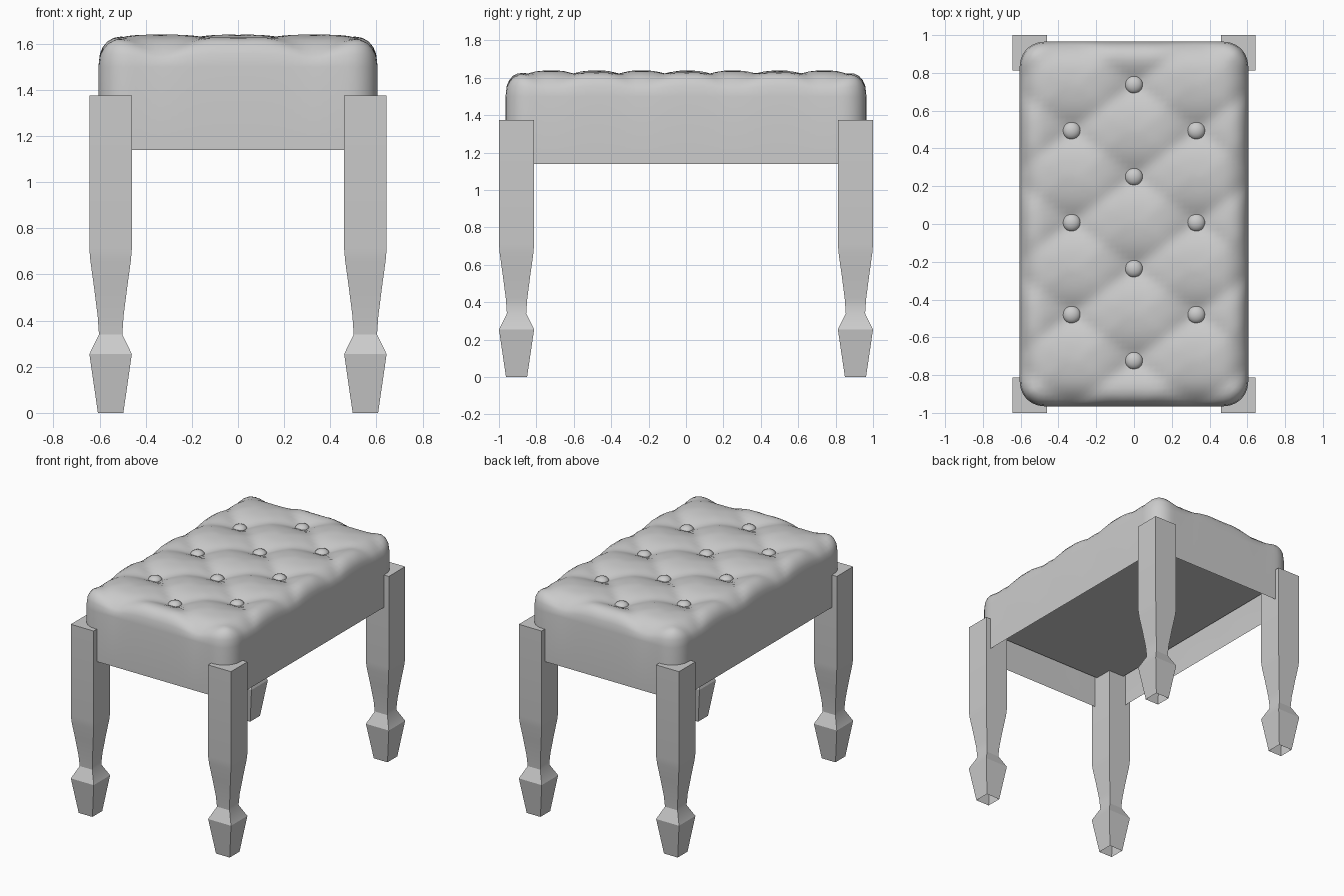
import bpy, bmesh, math

if "Cube" in bpy.data.objects:
    bpy.data.objects.remove(bpy.data.objects["Cube"])

HX, HY = 0.605, 0.965      # cushion half sizes
RC = 0.13                  # cushion corner radius in plan
DX, DY, Y0 = 0.33, 0.2435, 0.007   # tufting lattice


def finish(name, bm, angle=40):
    bmesh.ops.recalc_face_normals(bm, faces=bm.faces[:])
    me = bpy.data.meshes.new(name)
    bm.to_mesh(me)
    bm.free()
    ob = bpy.data.objects.new(name, me)
    bpy.context.collection.objects.link(ob)
    bpy.ops.object.select_all(action='DESELECT')
    ob.select_set(True)
    bpy.context.view_layer.objects.active = ob
    bpy.ops.object.shade_smooth_by_angle(angle=math.radians(angle))
    return ob


def samples(half, n):
    # even steps inside, tighter steps towards the rim
    inner = half - RC
    mid = [-inner + 2 * inner * i / n for i in range(n + 1)]
    rim = [inner + RC * f for f in (0.25, 0.5, 0.7, 0.85, 0.95, 1)]
    return [-v for v in reversed(rim)] + mid + rim


def cushion_point(x, y):
    # round the plan corners and find the distance to the rim
    ax, ay = abs(x) - (HX - RC), abs(y) - (HY - RC)
    if ax > 0 and ay > 0:
        k = max(ax, ay) / math.hypot(ax, ay)
        ax, ay = ax * k, ay * k
        x = math.copysign(HX - RC + ax, x)
        y = math.copysign(HY - RC + ay, y)
        e = RC - math.hypot(ax, ay)
    else:
        e = RC - max(ax, ay)
    t = max(0.0, 1 - max(e, 0) / RC)
    rim = 1 - max(0.0, 1 - t ** 2.4) ** (1 / 2.4)
    # diamond tufting: deep at buttons, shallow along the creases
    u, v = x / DX, (y - Y0) / DY
    p, q = (u + v + 1) / 2, (u - v - 1) / 2
    dp, dq = p - round(p), q - round(q)
    bx, by = (dp + dq) * DX, (dp - dq) * DY
    tuft = 0.05 * math.exp(-(math.hypot(bx, by) / 0.11) ** 1.5)
    tuft += 0.015 * math.exp(-(min(abs(dp), abs(dq)) / 0.13) ** 1.5)
    return x, y, 1.64 - 0.14 * rim - tuft * (1 - rim)


# Upholstered cushion with straight sides down to the apron edge
bm = bmesh.new()
grid = [[bm.verts.new(cushion_point(x, y)) for y in samples(HY, 56)]
        for x in samples(HX, 32)]
for a, b in zip(grid, grid[1:]):
    for j in range(len(a) - 1):
        bm.faces.new((a[j], b[j], b[j + 1], a[j + 1]))
rim_edges = [e for e in bm.edges if e.is_boundary]
ret = bmesh.ops.extrude_edge_only(bm, edges=rim_edges)
for vert in ret['geom']:
    if isinstance(vert, bmesh.types.BMVert):
        vert.co.z = 1.14
finish("cushion", bm, 60)

# Recessed panel under the seat
bm = bmesh.new()
bm.faces.new([bm.verts.new((sx * (HX - 0.02), sy * (HY - 0.02), 1.36))
              for sx, sy in ((-1, -1), (-1, 1), (1, 1), (1, -1))])
finish("underside_panel", bm)

# Square tapered legs, open at the foot
PROFILE = [(0, 0.6), (0.255, 1), (0.34, 0.55), (0.42, 0.61), (0.55, 0.79),
           (0.66, 0.955), (0.71, 1), (1.375, 1)]
for sx, side in ((-1, "left"), (1, "right")):
    for sy, end in ((-1, "front"), (1, "back")):
        bm = bmesh.new()
        rings = [[bm.verts.new((sx * 0.552 + cx * k * 0.092,
                                sy * 0.906 + cy * k * 0.094, z))
                  for cx, cy in ((-1, -1), (1, -1), (1, 1), (-1, 1))]
                 for z, k in PROFILE]
        for a, b in zip(rings, rings[1:]):
            for i in range(4):
                j = (i + 1) % 4
                bm.faces.new((a[i], a[j], b[j], b[i]))
        bm.faces.new(rings[-1])
        finish(f"{end}_{side}_leg", bm, 30)

# Buttons at the tufting points
spots = [(0, n) for n in (-3, -1, 1, 3)]
spots += [(s, n) for s in (-1, 1) for n in (-2, 0, 2)]
for i, (u, v) in enumerate(spots):
    bm = bmesh.new()
    bmesh.ops.create_uvsphere(bm, u_segments=20, v_segments=10, radius=0.048)
    bmesh.ops.scale(bm, verts=bm.verts[:], vec=(1, 1, 0.7))
    bmesh.ops.translate(bm, verts=bm.verts[:],
                        vec=(u * DX, v * DY + Y0, 1.58))
    finish(f"button_{i + 1}", bm)
